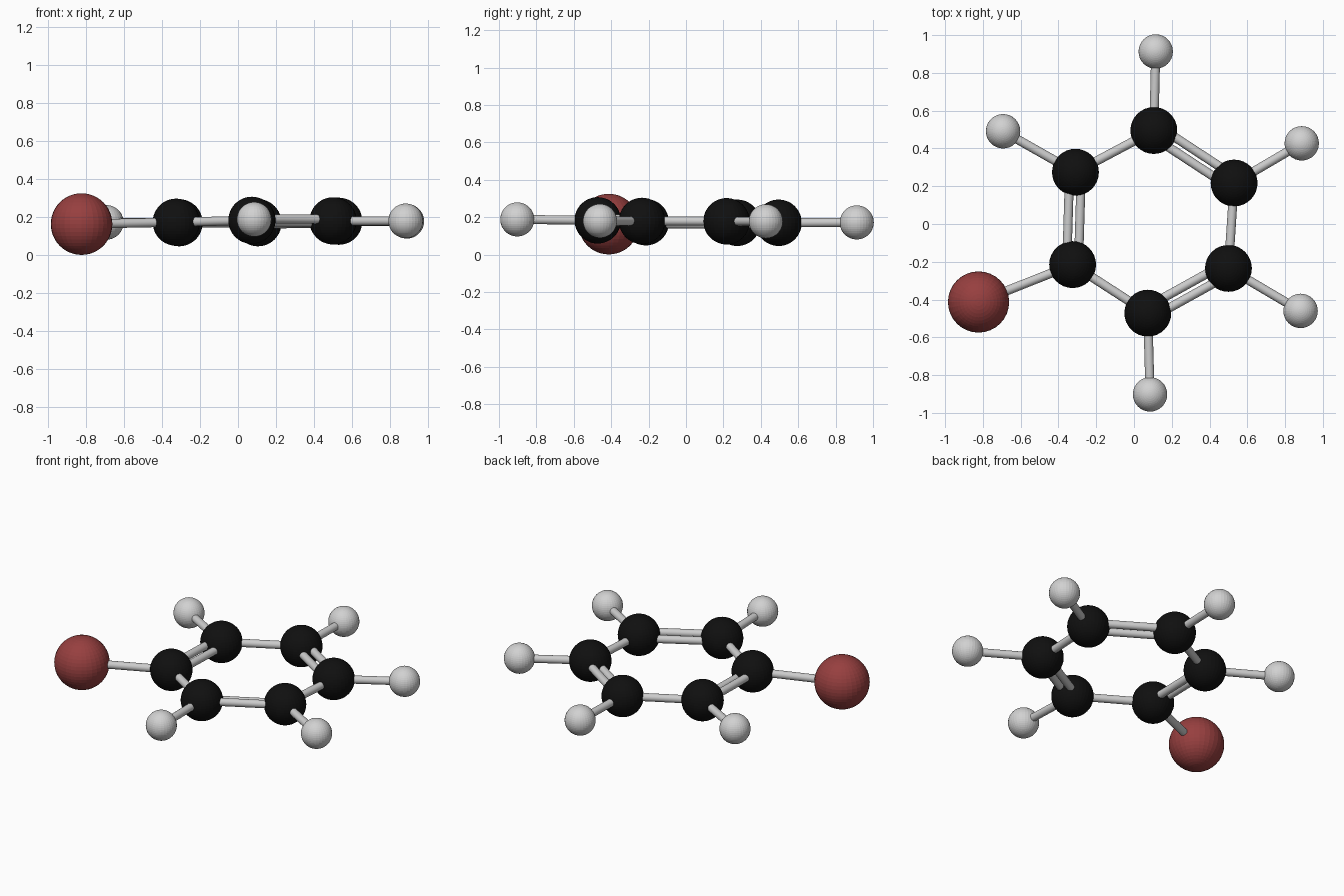
import bpy, bmesh
from mathutils import Vector, Matrix

if "Cube" in bpy.data.objects:
    bpy.data.objects.remove(bpy.data.objects["Cube"])


def material(name, color):
    m = bpy.data.materials.new(name)
    m.diffuse_color = (*color, 1)
    m.use_nodes = True
    m.node_tree.nodes["Principled BSDF"].inputs["Base Color"].default_value = m.diffuse_color
    return m


BLACK = material("black", (0.005, 0.005, 0.005))
WHITE = material("pale grey", (0.64, 0.64, 0.64))
GREY = material("bond grey", (0.6, 0.6, 0.6))
RED = material("dark red", (0.31, 0.05, 0.05))


def add_object(name, bm, mat):
    mesh = bpy.data.meshes.new(name)
    bm.to_mesh(mesh)
    bm.free()
    mesh.materials.append(mat)
    ob = bpy.data.objects.new(name, mesh)
    bpy.context.collection.objects.link(ob)
    return ob


def ball(name, centre, radius, mat):
    bm = bmesh.new()
    bmesh.ops.create_uvsphere(bm, u_segments=32, v_segments=24, radius=radius,
                              matrix=Matrix.Translation(centre))
    add_object(name, bm, mat)


def bond(name, a, b, offsets=(Vector(),), radius=0.024):
    """One rod per offset, running from a to b."""
    bm = bmesh.new()
    turn = (b - a).to_track_quat('Z', 'Y').to_matrix().to_4x4()
    for off in offsets:
        bmesh.ops.create_cone(bm, cap_ends=True, segments=24, radius1=radius,
                              radius2=radius, depth=(b - a).length,
                              matrix=Matrix.Translation((a + b) / 2 + off) @ turn)
    ob = add_object(name, bm, GREY)
    for p in ob.data.polygons:
        p.use_smooth = len(p.vertices) == 4


# Ring atoms, clockwise from the back, each with its outer atom
ring = [Vector(v) for v in [(0.105, 0.495, 0.17), (0.53, 0.217, 0.178),
                            (0.50, -0.235, 0.18), (0.073, -0.472, 0.183),
                            (-0.325, -0.215, 0.173), (-0.31, 0.274, 0.17)]]
outer = [Vector(v) for v in [(0.115, 0.913, 0.172), (0.888, 0.427, 0.178),
                             (0.882, -0.46, 0.18), (0.085, -0.902, 0.188),
                             (-0.823, -0.413, 0.163), (-0.693, 0.491, 0.172)]]

for i, (c, o) in enumerate(zip(ring, outer)):
    ball(f"ring_atom_{i}", c, 0.124, BLACK)
    if i == 4:
        ball("large_red_atom", o, 0.162, RED)
    else:
        ball(f"small_outer_atom_{i}", o, 0.091, WHITE)
    bond(f"outer_bond_{i}", c, o)

    # Ring bonds alternate between double and single
    n = ring[(i + 1) % 6]
    if i % 2 == 0:
        side = (n - c).cross(Vector((0, 0, 1))).normalized() * 0.031
        side.z = -0.008
        bond(f"double_bond_{i}", c, n, (side, -side))
    else:
        bond(f"single_bond_{i}", c, n)
